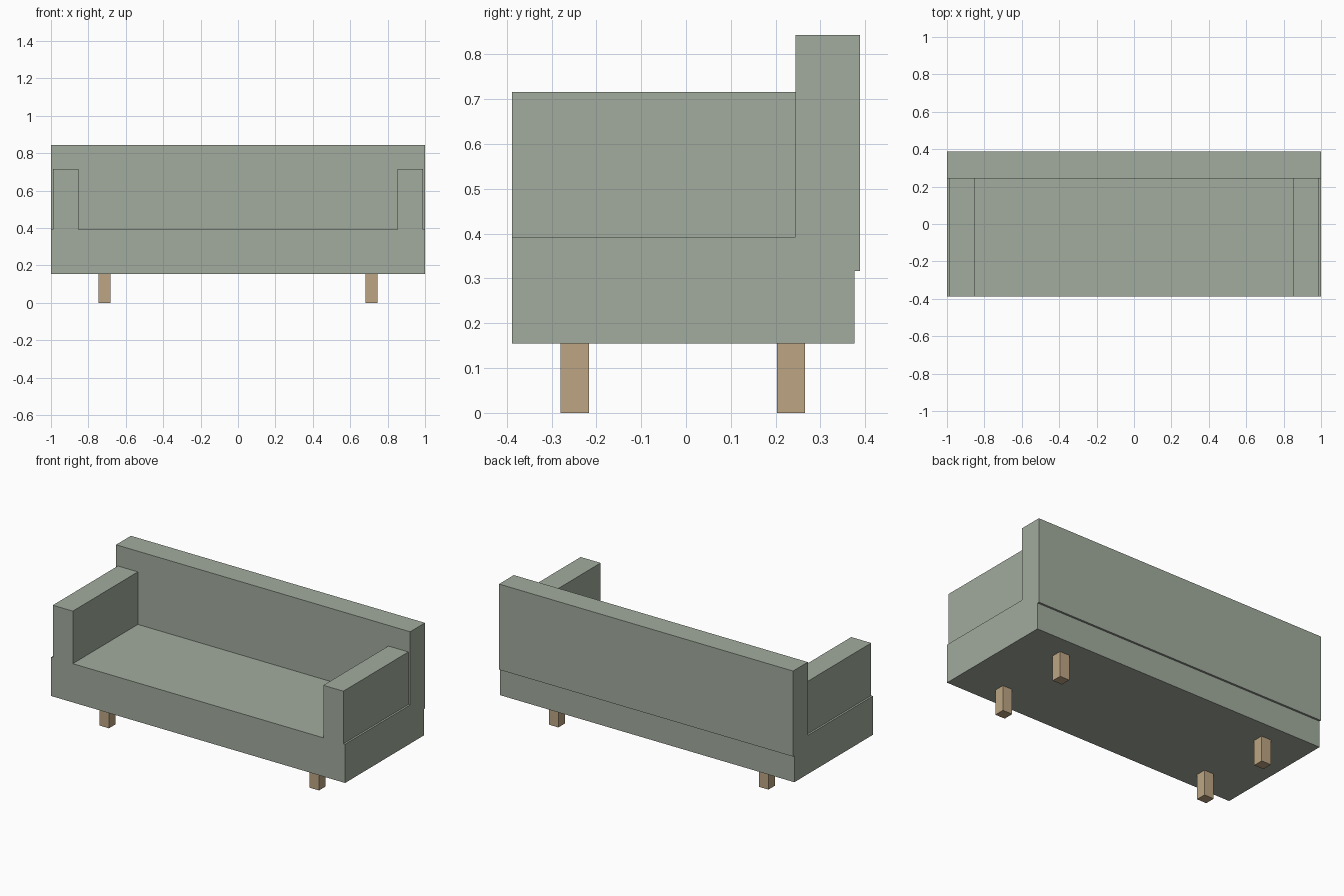
import bpy, bmesh

if "Cube" in bpy.data.objects:
    bpy.data.objects.remove(bpy.data.objects["Cube"])


def material(name, color):
    m = bpy.data.materials.new(name)
    m.diffuse_color = (*color, 1)
    m.use_nodes = True
    m.node_tree.nodes["Principled BSDF"].inputs["Base Color"].default_value = m.diffuse_color
    return m


fabric = material("sage_fabric", (0.36, 0.41, 0.34))
wood = material("light_wood", (0.51, 0.38, 0.23))


def extrude_x(name, profile, x0, x1, mat):
    """Extrude a (y, z) profile from x0 to x1."""
    bm = bmesh.new()
    face = bm.faces.new([bm.verts.new((x0, y, z)) for y, z in profile])
    ext = bmesh.ops.extrude_face_region(bm, geom=[face])["geom"]
    verts = [v for v in ext if isinstance(v, bmesh.types.BMVert)]
    bmesh.ops.translate(bm, verts=verts, vec=(x1 - x0, 0, 0))
    bmesh.ops.recalc_face_normals(bm, faces=bm.faces)
    mesh = bpy.data.meshes.new(name)
    bm.to_mesh(mesh)
    bm.free()
    mesh.materials.append(mat)
    obj = bpy.data.objects.new(name, mesh)
    bpy.context.collection.objects.link(obj)
    return obj


def box(name, x, y, z, mat):
    rect = [(y[0], z[0]), (y[1], z[0]), (y[1], z[1]), (y[0], z[1])]
    return extrude_x(name, rect, x[0], x[1], mat)


FRONT, BACK_FRONT, SEAT = -0.388, 0.244, 0.393

# Seat base and backrest, with the small overhang at the rear
extrude_x("seat_and_backrest", [
    (FRONT, 0.155), (0.376, 0.155), (0.376, 0.317), (0.388, 0.317),
    (0.388, 0.843), (BACK_FRONT, 0.843), (BACK_FRONT, SEAT), (FRONT, SEAT),
], -1, 1, fabric)

for side, s in (("left", -1), ("right", 1)):
    # Armrest standing on the seat, slightly inset from the end
    box(f"{side}_armrest", sorted((s * 0.852, s * 0.988)),
        (FRONT, BACK_FRONT), (SEAT, 0.716), fabric)
    # Square legs
    for place, y in (("front", (-0.28, -0.217)), ("back", (0.203, 0.266))):
        box(f"{place}_{side}_leg", sorted((s * 0.682, s * 0.747)),
            y, (0, 0.155), wood)
